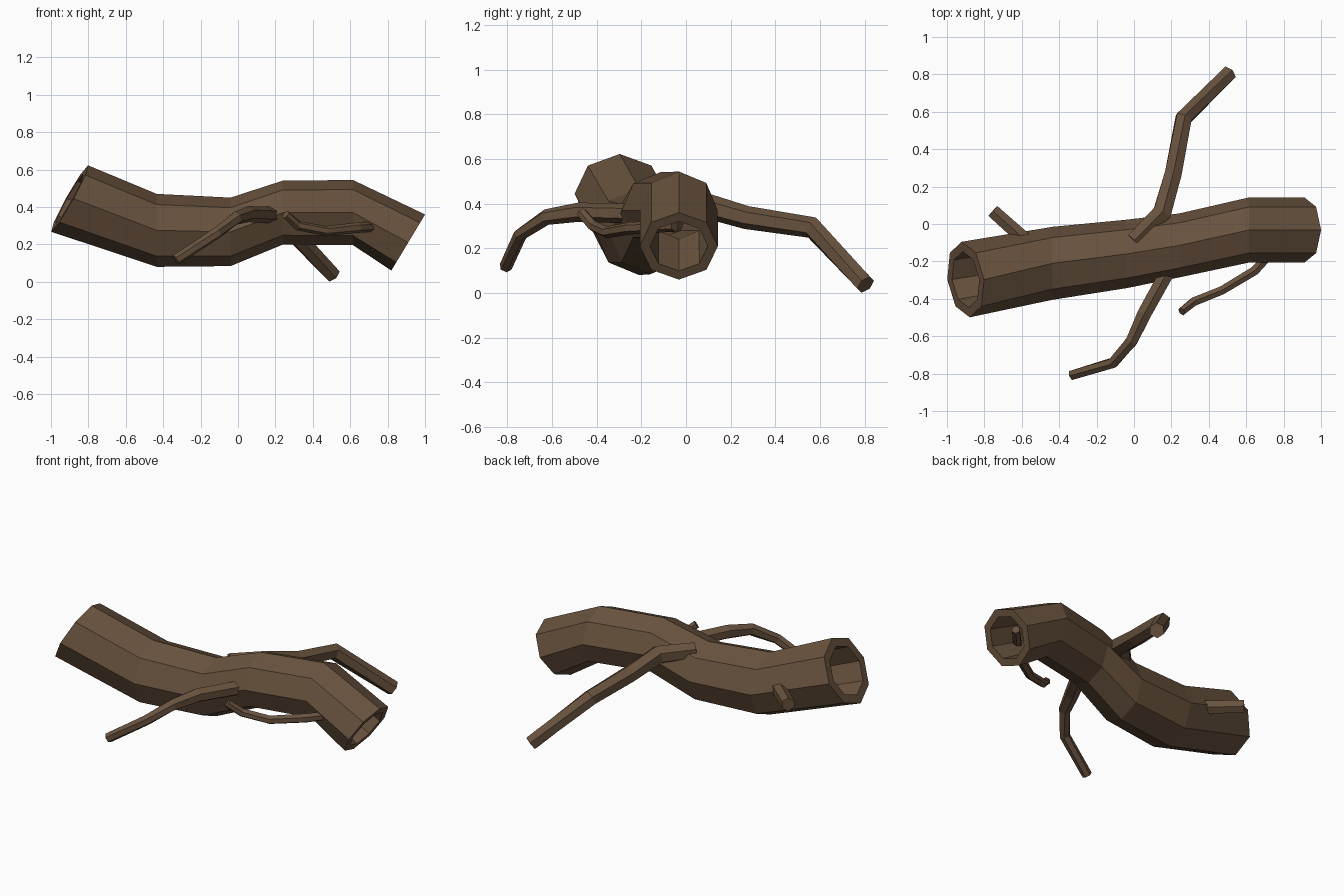
import bpy, bmesh, math
from mathutils import Vector

if "Cube" in bpy.data.objects:
    bpy.data.objects.remove(bpy.data.objects["Cube"])

bark = bpy.data.materials.new("brown_bark")
bark.diffuse_color = (0.14, 0.085, 0.048, 1)
bark.use_nodes = True
bark.node_tree.nodes["Principled BSDF"].inputs["Base Color"].default_value = bark.diffuse_color


def finish(name, bm):
    bmesh.ops.recalc_face_normals(bm, faces=bm.faces[:])
    me = bpy.data.meshes.new(name)
    bm.to_mesh(me)
    bm.free()
    me.materials.append(bark)
    ob = bpy.data.objects.new(name, me)
    bpy.context.collection.objects.link(ob)
    return ob


def ring(bm, c, side, up, r, n):
    # one polygon cross-section with a corner pointing up
    return [bm.verts.new(Vector(c) + side * r * math.sin(math.tau * i / n)
                         + up * r * math.cos(math.tau * i / n)) for i in range(n)]


def bridge(bm, a, b):
    n = len(a)
    for i in range(n):
        bm.faces.new((a[i], a[(i + 1) % n], b[(i + 1) % n], b[i]))


# hollow log: centre, radius, pitch, yaw of each octagonal ring
LOG = [((-0.90, -0.297, 0.445), 0.203, 29, 6),
       ((-0.435, -0.21, 0.275), 0.195, 0, 0),
       ((-0.04, -0.16, 0.267), 0.183, 0, 0),
       ((0.24, -0.115, 0.37), 0.171, 0, 0),
       ((0.615, -0.032, 0.37), 0.174, 0, 0),
       ((0.91, -0.032, 0.21), 0.175, 31, 0)]


def log():
    bm = bmesh.new()
    outer, inner = [], []
    for c, r, pitch, yaw in LOG:
        p, y = math.radians(pitch), math.radians(yaw)
        up = Vector((math.sin(p), 0, math.cos(p)))
        side = Vector((-math.sin(y), math.cos(y), 0))
        outer.append(ring(bm, c, side, up, r, 8))
        inner.append(ring(bm, c, side, up, r * 0.74, 8))
    for rings in (outer, inner):
        for a, b in zip(rings, rings[1:]):
            bridge(bm, a, b)
    # rims at both ends
    for k in (0, -1):
        bridge(bm, outer[k], inner[k])
    finish("hollow_log", bm)


def branch(name, pts, n=6):
    # pts: x, y, z, radius along the branch
    bm = bmesh.new()
    P = [Vector(p[:3]) for p in pts]
    rings = []
    for i, p in enumerate(P):
        t = Vector()
        if i > 0:
            t += (p - P[i - 1]).normalized()
        if i < len(P) - 1:
            t += (P[i + 1] - p).normalized()
        t.normalize()
        side = t.cross(Vector((0, 0, 1))).normalized()
        rings.append(ring(bm, p, side, side.cross(t), pts[i][3], n))
    for a, b in zip(rings, rings[1:]):
        bridge(bm, a, b)
    bm.faces.new(rings[0])
    bm.faces.new(rings[-1])
    finish(name, bm)


log()
branch("back_branch", [(0.0, -0.09, 0.41, 0.05), (0.15, 0.06, 0.40, 0.057),
                       (0.21, 0.27, 0.338, 0.052), (0.265, 0.565, 0.293, 0.049),
                       (0.507, 0.805, 0.037, 0.045)])
branch("front_branch", [(0.21, -0.20, 0.355, 0.045), (0.055, -0.48, 0.362, 0.043),
                        (-0.012, -0.625, 0.34, 0.036), (-0.112, -0.742, 0.262, 0.031),
                        (-0.332, -0.808, 0.117, 0.029)])
branch("small_twig", [(0.83, -0.05, 0.30, 0.025), (0.645, -0.25, 0.29, 0.028),
                      (0.47, -0.355, 0.272, 0.026), (0.32, -0.415, 0.30, 0.026),
                      (0.255, -0.468, 0.36, 0.024)])
branch("broken_stub", [(-0.52, -0.14, 0.33, 0.045), (-0.755, 0.07, 0.335, 0.041)])
